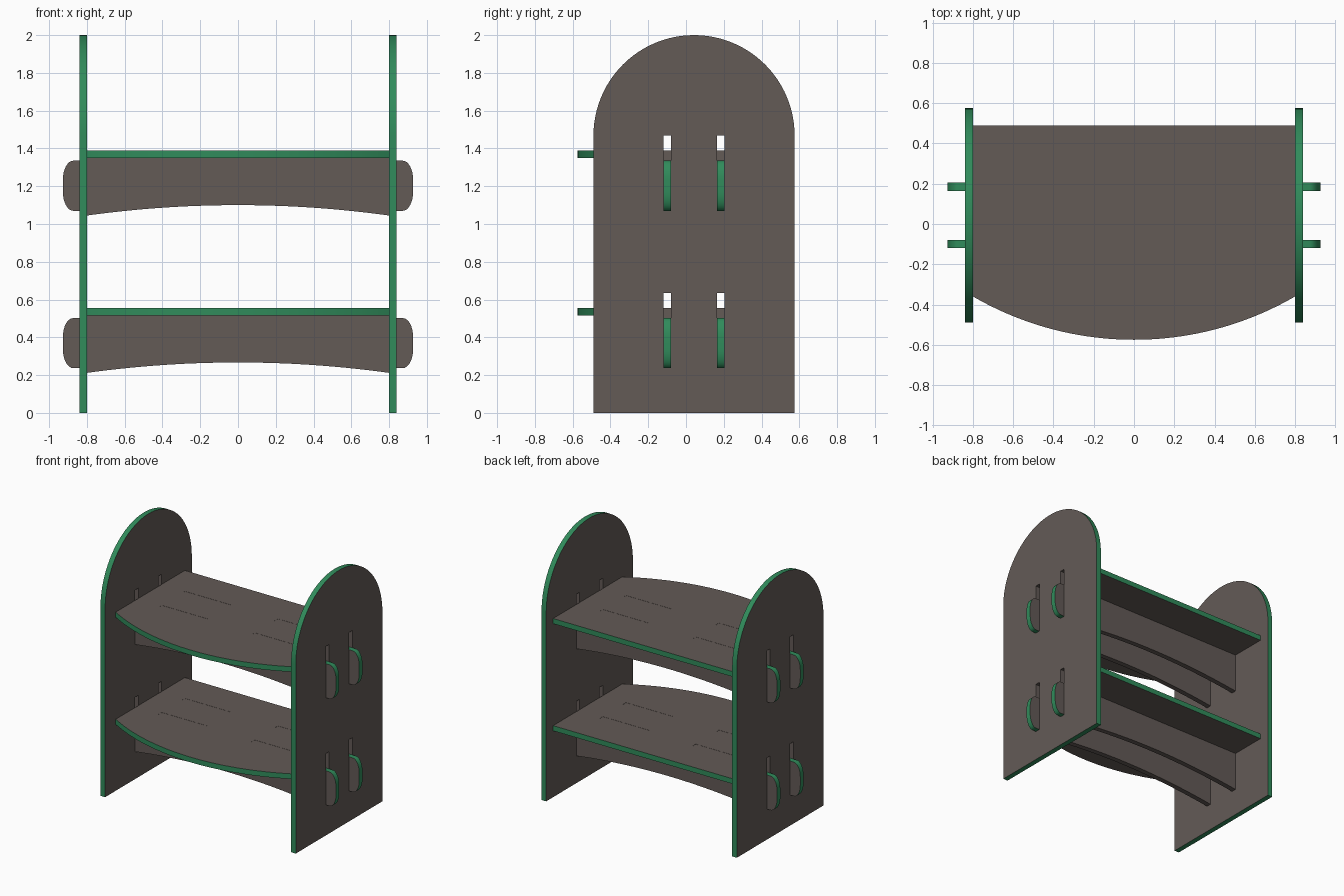
import bpy, bmesh, math
from mathutils import Vector

if "Cube" in bpy.data.objects:
    bpy.data.objects.remove(bpy.data.objects["Cube"])


def material(name, rgb):
    m = bpy.data.materials.new(name)
    m.diffuse_color = (*rgb, 1)
    m.use_nodes = True
    m.node_tree.nodes["Principled BSDF"].inputs["Base Color"].default_value = m.diffuse_color
    return m


BROWN = material("brown board", (0.125, 0.103, 0.094))
GREEN = material("green edging", (0.03, 0.26, 0.105))

T = 0.04                      # board thickness
AXES = {"x": (1, 2, 0), "y": (0, 2, 1), "z": (0, 1, 2)}


def board(name, axis, loops, start, is_green):
    """Cut a flat board from outline loops (first outer, rest holes)."""
    a, b, c = AXES[axis]
    bm = bmesh.new()
    edges = []
    for loop in loops:
        verts = []
        for u, w in loop:
            p = [0, 0, 0]
            p[a], p[b], p[c] = u, w, start
            verts.append(bm.verts.new(p))
        edges += [bm.edges.new((verts[i - 1], verts[i])) for i in range(len(verts))]
    n = Vector((0, 0, 0))
    n[c] = 1
    bmesh.ops.triangle_fill(bm, use_beauty=True, edges=edges, normal=n)
    ext = bmesh.ops.extrude_face_region(bm, geom=bm.faces[:])
    moved = [g for g in ext["geom"] if isinstance(g, bmesh.types.BMVert)]
    bmesh.ops.translate(bm, verts=moved, vec=n * T)
    bmesh.ops.recalc_face_normals(bm, faces=bm.faces[:])
    bm.normal_update()
    for f in bm.faces:
        edge_face = abs(f.normal[c]) < 0.5
        f.material_index = int(edge_face and is_green(f.calc_center_median(), f.normal))
    me = bpy.data.meshes.new(name)
    bm.to_mesh(me)
    bm.free()
    me.materials.append(BROWN)
    me.materials.append(GREEN)
    ob = bpy.data.objects.new(name, me)
    bpy.context.collection.objects.link(ob)
    bpy.context.view_layer.objects.active = ob
    ob.select_set(True)
    bpy.ops.object.shade_smooth_by_angle(angle=math.radians(30))
    ob.select_set(False)
    return ob


def rect(u0, u1, w0, w1):
    return [(u0, w0), (u1, w0), (u1, w1), (u0, w1)]


MID = 0.0425                  # side panel centre in y
R = 0.5325                    # arch radius
BEAM_Y = (-0.12, 0.165)       # front faces of the two beams
SHELF_Z = (0.516, 1.349)      # undersides of the shelves

# Side panels: arched top, four hook slots each
outline = [(MID - R, 0), (MID + R, 0)]
outline += [(MID + R * math.cos(math.pi * i / 48), 2 - R + R * math.sin(math.pi * i / 48))
            for i in range(49)]
slots = [rect(y, y + T, z - 0.148, z + 0.12) for y in BEAM_Y for z in SHELF_Z]
for side, x in (("left", -0.84), ("right", 0.80)):
    board(side + "_side_panel", "x", [outline] + slots, x,
          lambda p, n: abs(p.y - MID) > 0.3 or p.z < 0.05 or p.z > 1.6)

# Shelves: straight back, bowed front, four tab slots
sag, half = 0.215, 0.8
rad = (half ** 2 + sag ** 2) / (2 * sag)
bow = [(x, -0.575 + rad - math.sqrt(rad ** 2 - x * x))
       for x in (half * i / 20 for i in range(-20, 21))]
shelf_outline = bow + [(half, 0.49), (-half, 0.49)]
tab_slots = [rect(x, x + 0.4, y, y + T) for x in (-0.6, 0.2) for y in BEAM_Y]


def beam_outline(z):
    """Right half from bottom centre to top, then mirrored."""
    h = [(0.8 * i / 14, z - 0.249 - 0.055 * (i / 14) ** 2) for i in range(15)]
    h += [(0.8, z - 0.148), (0.84, z - 0.148), (0.84, z - 0.279)]
    cx, rx, rz = 0.872, 0.055, 0.1
    for i in range(9):
        t = math.pi / 2 * (i / 8 - 1)
        h.append((cx + rx * math.cos(t), z - 0.179 + rz * math.sin(t)))
    for i in range(9):
        t = math.pi / 2 * i / 8
        h.append((cx + rx * math.cos(t), z - 0.114 + rz * math.sin(t)))
    h += [(0.8, z - 0.014), (0.8, z), (0.6, z), (0.6, z + 0.039),
          (0.2, z + 0.039), (0.2, z)]
    return h + [(-x, w) for x, w in reversed(h[1:])]


for level, z in zip(("lower", "upper"), SHELF_Z):
    board(level + "_shelf", "z", [shelf_outline] + tab_slots, z,
          lambda p, n: p.y < -0.3 and abs(n.x) < 0.9 or p.y > 0.45)
    # Beams with hooked ends passing through the side panels
    for place, y in zip(("front", "back"), BEAM_Y):
        board(f"{level}_{place}_beam", "y", [beam_outline(z)], y,
              lambda p, n: abs(p.x) > 0.83)
